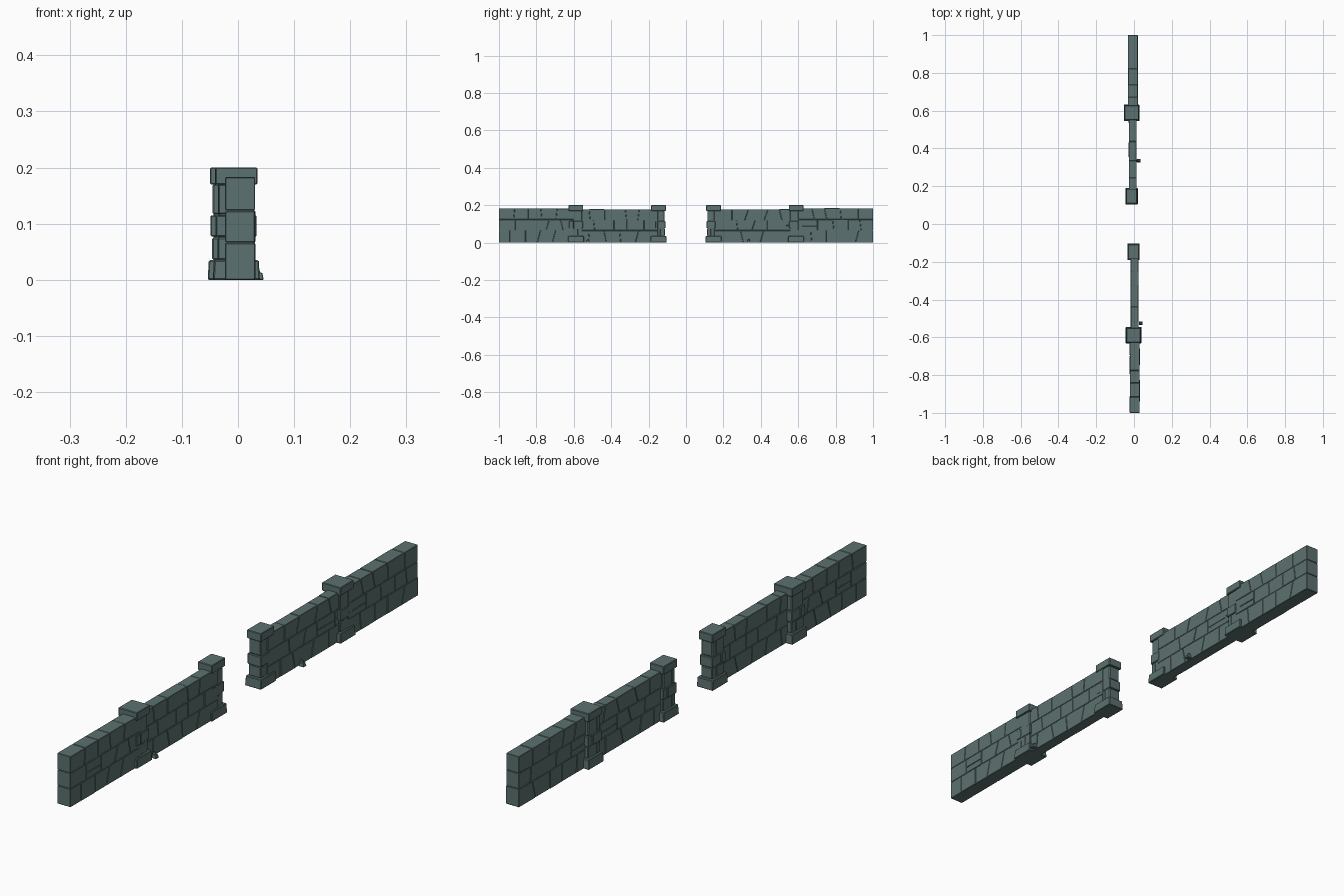
import bpy, bmesh, random
from mathutils import Vector

cube = bpy.data.objects.get("Cube")
if cube:
    bpy.data.objects.remove(cube, do_unlink=True)

random.seed(7)
jit = random.uniform

stone = bpy.data.materials.new("slate_green_stone")
stone.use_nodes = True
COLOUR = (0.105, 0.165, 0.16, 1)
stone.diffuse_color = COLOUR
stone.node_tree.nodes["Principled BSDF"].inputs["Base Color"].default_value = COLOUR


def block(bm, x, y, z, slant=(0, 0), inset_top=0.0):
    """Box over the (min, max) ranges; slant leans the two ends along y."""
    verts = bmesh.ops.create_cube(bm, size=1)["verts"]
    for v in verts:
        right, back, up = (c > 0 for c in v.co)
        lean = slant[back] * (1 if up else -1)
        v.co = Vector((x[right], y[back] + lean, z[up]))
        if up:
            v.co.x += -inset_top if right else inset_top
            v.co.y += -inset_top if back else inset_top


def finish(bm, name, bevel=0.0012):
    bmesh.ops.recalc_face_normals(bm, faces=bm.faces)
    mesh = bpy.data.meshes.new(name)
    bm.to_mesh(mesh)
    bm.free()
    mesh.materials.append(stone)
    obj = bpy.data.objects.new(name, mesh)
    bpy.context.collection.objects.link(obj)
    mod = obj.modifiers.new("worn_edges", "BEVEL")
    mod.width = bevel
    mod.segments = 1
    return obj


def span(a, b, side):
    """Mirror a y range to the front (-1) or back (+1) wall."""
    return tuple(sorted((a * side, b * side)))


def wall(name, x, y, top, count):
    """Solid core faced with three courses of leaning, slightly uneven blocks."""
    bm = bmesh.new()
    gap, depth = 0.0009, 0.0025
    block(bm, (x[0] + depth, x[1] - depth), (y[0] + depth, y[1] - depth), (0, top - depth))
    levels = [0, top * 0.36, top * 0.67, top]
    for row in range(3):
        step = (y[1] - y[0]) / count
        shift = (0.0, 0.45, 0.15)[row]
        seams = [(y[0], 0)]
        for i in range(1, count):
            seams.append((y[0] + step * (i + shift - 0.2 + jit(-0.15, 0.15)),
                          random.choice((0, 0, 0.003, -0.003, 0.009, -0.007))))
        seams.append((y[1], 0))
        for (a, lean_a), (b, lean_b) in zip(seams, seams[1:]):
            g0 = gap if a > y[0] else 0
            g1 = gap if b < y[1] else 0
            ends = (a + g0, b - g1)
            sides = (x[0] + jit(0, 0.0015), x[1] - jit(0, 0.0015))
            z0, z1 = levels[row], levels[row + 1]
            cut = z0 + (z1 - z0) * jit(0.4, 0.6)
            low = z0 + (gap if row else 0)
            high = z1 - (gap if row < 2 else jit(0, 0.002))
            # some upright blocks are split into two thinner stones
            if row == 1 and random.random() < 0.3 and not (lean_a or lean_b):
                block(bm, sides, ends, (low, cut - gap))
                block(bm, sides, ends, (cut + gap, high))
            else:
                block(bm, sides, ends, (low, high), (lean_a, lean_b))
    return finish(bm, name)


def pillar(name, x, y, side):
    """Wide foot, uneven shaft of corner stones, flat cap."""
    bm = bmesh.new()
    mid = sum(y) / 2
    block(bm, (x[0] - 0.004, x[1] + 0.004), (y[0] - 0.005, y[1] + 0.005), (0, 0.035), inset_top=0.002)
    block(bm, (x[0] + 0.006, x[1] - 0.006), (y[0] + 0.008, y[1] - 0.008), (0.03, 0.175))
    courses = ((0.036, 0.075, 0.005), (0.077, 0.115, 0.002), (0.117, 0.17, 0.006))
    for i, (low, high, inset) in enumerate(courses):
        seam = mid + (0.012 if i % 2 else -0.012) * side
        for ends, extra in (((y[0] + inset, seam - 0.001), 0), ((seam + 0.001, y[1] - inset), 0.002)):
            block(bm, (x[0] + inset - 0.001 + extra, x[1] - inset - extra), ends, (low, high))
    block(bm, x, y, (0.17, 0.2))
    return finish(bm, name, 0.002)


def pebble(name, x, y):
    bm = bmesh.new()
    block(bm, (x - 0.011, x + 0.009), (y - 0.009, y + 0.009), (0, 0.013), inset_top=0.003)
    block(bm, (x - 0.011, x + 0.003), (y - 0.004, y + 0.006), (0.008, 0.02), inset_top=0.002)
    return finish(bm, name)


# matching front and back walls with an open gateway between them
for label, side, dx in (("front", -1, 0.0), ("back", 1, -0.01)):
    def xs(a, b):
        return (a + dx, b + dx)
    wall(label + "_outer_wall", xs(-0.023, 0.031), span(0.6, 1.0, side), 0.184, 5)
    wall(label + "_inner_wall", xs(-0.018, 0.024), span(0.15, 0.6, side), 0.179, 5)
    pillar(label + "_middle_pillar", xs(-0.040, 0.035), span(0.55, 0.627, side), side)
    pillar(label + "_gate_pillar", xs(-0.031, 0.026), span(0.108, 0.186, side), side)

# loose stones at the foot of the walls
pebble("front_pebble", 0.037, -0.525)
pebble("back_pebble", 0.025, 0.335)
